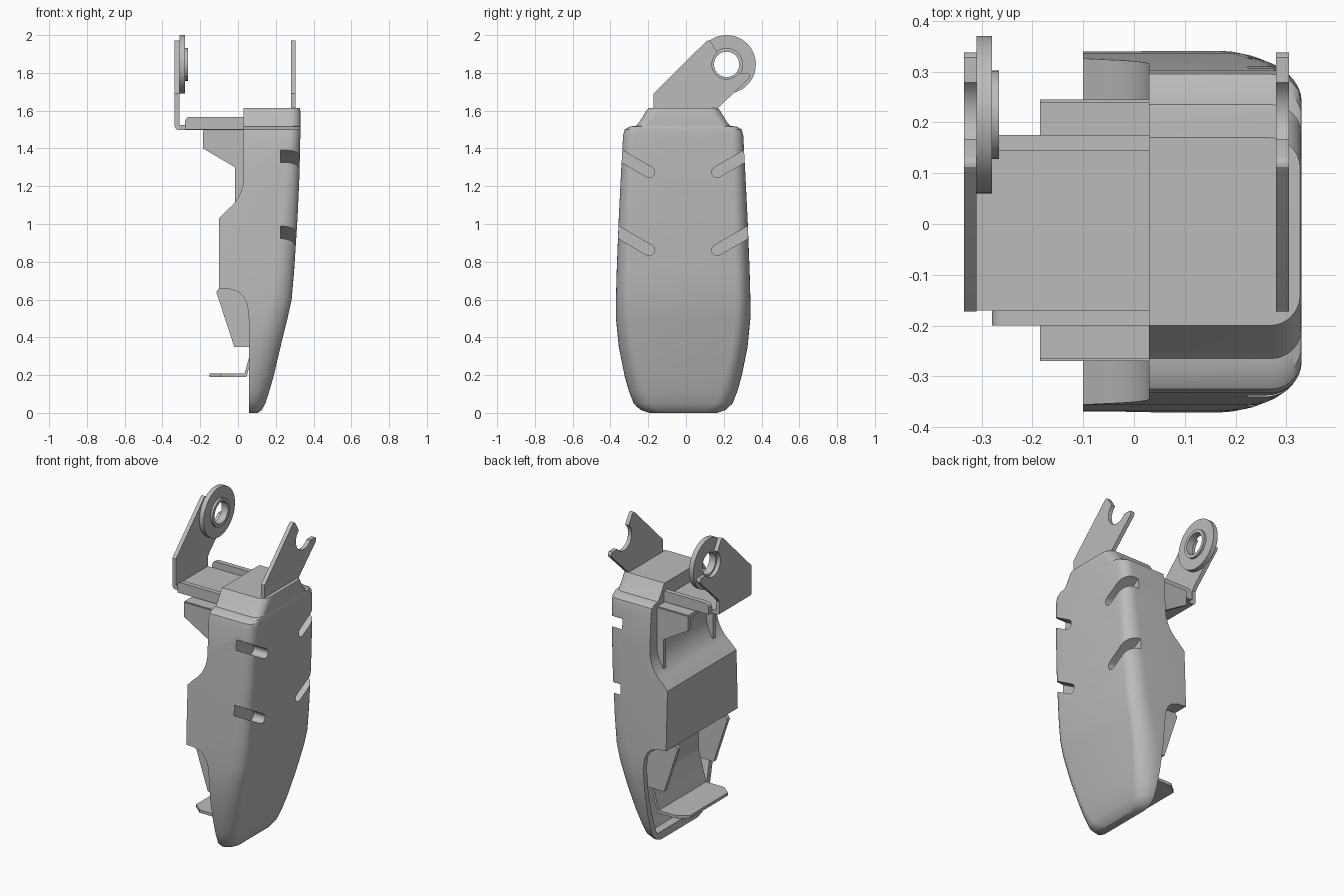
import bpy, bmesh, math
from mathutils import Vector

cube = bpy.data.objects.get("Cube")
if cube:
    bpy.data.objects.remove(cube, do_unlink=True)

grey = bpy.data.materials.new("plain grey")
grey.use_nodes = True
grey.diffuse_color = (0.5, 0.5, 0.5, 1)
grey.node_tree.nodes["Principled BSDF"].inputs["Base Color"].default_value = (0.5, 0.5, 0.5, 1)

MID = -0.015          # centre line of the shell in y


def loft(name, rings, wrap=False):
    """Skin equal-length rings; cap the ends or wrap round."""
    bm = bmesh.new()
    rows = [[bm.verts.new(p) for p in ring] for ring in rings]
    n = len(rows[0])
    pairs = list(zip(rows, rows[1:]))
    if wrap:
        pairs.append((rows[-1], rows[0]))
    else:
        bm.faces.new(rows[0])
        bm.faces.new(rows[-1])
    for a, b in pairs:
        for i in range(n):
            j = (i + 1) % n
            bm.faces.new((a[i], a[j], b[j], b[i]))
    bmesh.ops.recalc_face_normals(bm, faces=bm.faces)
    mesh = bpy.data.meshes.new(name)
    bm.to_mesh(mesh)
    bm.free()
    mesh.materials.append(grey)
    ob = bpy.data.objects.new(name, mesh)
    bpy.context.collection.objects.link(ob)
    return ob


def prism(name, pts, axis, lo, hi):
    """Extrude a flat outline along the named axis."""
    place = {"x": lambda a, b, t: (t, a, b),
             "y": lambda a, b, t: (a, t, b),
             "z": lambda a, b, t: (a, b, t)}[axis]
    return loft(name, [[place(a, b, t) for a, b in pts] for t in (lo, hi)])


def box(name, x, y, z):
    return prism(name, [(x[0], z[0]), (x[1], z[0]), (x[1], z[1]), (x[0], z[1])], "y", *y)


def arc(cx, cy, r, start, end, n):
    angles = [math.radians(start + (end - start) * i / n) for i in range(n + 1)]
    return [(cx + r * math.cos(a), cy + r * math.sin(a)) for a in angles]


def activate(ob):
    bpy.ops.object.select_all(action="DESELECT")
    bpy.context.view_layer.objects.active = ob
    ob.select_set(True)


def smooth(ob):
    activate(ob)
    bpy.ops.object.shade_smooth_by_angle(angle=math.radians(28))


def cut(ob, cutter):
    mod = ob.modifiers.new("cut", "BOOLEAN")
    mod.operation, mod.solver, mod.object = "DIFFERENCE", "EXACT", cutter
    activate(ob)
    bpy.ops.object.modifier_apply(modifier=mod.name)
    bpy.data.objects.remove(cutter, do_unlink=True)


# Shell outline: height, half width, outer x
OUTLINE = [(0, .18, .105), (.015, .225, .125), (.05, .262, .145), (.12, .289, .167),
           (.2, .311, .19), (.35, .341, .225), (.5, .356, .262), (.6, .356, .284),
           (.75, .352, .297), (1.03, .341, .315), (1.25, .33, .325), (1.47, .318, .33),
           (1.5, .31, .33), (1.515, .285, .33), (1.52, .25, .33), (1.54, .232, .33),
           (1.6, .195, .33), (1.613, .185, .327)]


def section(z, half, outer, back, inset=0):
    """D-shaped slice with softer corners lower down."""
    t = min(z / 1.5, 1)
    rx = min(.15 - .09 * t, outer - .06)
    ry = .09 - .03 * t
    outer, half = outer - inset, half - inset
    side = [(outer - rx + rx * math.sin(a), half - ry + ry * math.cos(a))
            for a in (math.pi / 2 * i / 8 for i in range(9))]
    side = [(back, half)] + side
    return ([(x, MID + y, z) for x, y in side] +
            [(x, MID - y, z) for x, y in reversed(side)])


# Main shell
shell = loft("shell", [section(*row, -.1) for row in OUTLINE])

# Back relief above and below the central hump
ramp = arc(-.19, 1.25, .22, -58, 0, 10)
ramp = [(-.1, 1.03)] + ramp[1:] + [(.03, 1.8), (-.3, 1.8), (-.3, 1.03)]
cut(shell, prism("upper_relief", ramp, "y", -1, 1))
scoop = [(-.1, .66), (-.05, .657), (0, .642), (.03, .615), (.05, .57), (.057, .5),
         (.057, -.2), (-.3, -.2), (-.3, .66)]
cut(shell, prism("lower_relief", scoop, "y", -1, 1))

# Hollow in the lower back
hollow = [section(*row, -.3, .035) for row in OUTLINE if .04 < row[0] < .65]
cut(shell, loft("hollow", hollow))

# Four slanted grip slots, mirrored about the centre line
for z in (1.27, .857):
    for s in (-1, 1):
        inner, run = Vector((.18, z + .005)), Vector((.28, .162)).normalized()
        across = Vector((-run.y, run.x)) * .029
        tip = [inner + Vector(p) for p in arc(0, 0, .029, 120, 300, 8)]
        pts = tip + [inner + run * .4 - across, inner + run * .4 + across]
        cut(shell, prism("slot", [(MID + s * p.x, p.y) for p in pts], "x", .225, .6))
smooth(shell)

# Upper channel: top plate with folded gussets
box("channel_top", (-.185, .05), (-.265, .24), (1.472, 1.495))
gusset = [(-.185, 1.49), (-.185, 1.4), (-.015, 1.3), (-.015, 1.1), (.05, 1.1), (.05, 1.49)]
fin = [(-.1, .66), (-.115, .64), (-.02, .35), (.19, .35), (.24, .6), (.24, .66)]
for side, lo in (("left", .22), ("right", -.27)):
    prism("upper_gusset_" + side, gusset, "y", lo, lo + .025)
    prism("lower_fin_" + side, fin, "y", lo, lo + .025)

# Lower web and foot ledge
web = [(.03, .19), (.045, .19), (.075, .3), (.1, .4), (.1, .66), (.085, .66), (.085, .4), (.06, .3)]
prism("lower_web", web, "y", -.25, .22)
ledge = [(.04, -.25), (-.09, -.25), (-.15, -.2), (-.15, .17), (-.09, .22), (.04, .22)]
prism("foot_ledge", ledge, "z", .19, .208)

# Tray joining the shell to the far arm
floor = [(-.31, 1.525), (-.335, 1.525)] + arc(-.315, 1.518, .02, 180, 270, 5) + [(.05, 1.498), (.05, 1.525)]
smooth(prism("tray_floor", floor, "y", -.17, .145))
flange = [(.05, 1.5), (.05, 1.567)] + arc(-.255, 1.542, .025, 90, 180, 5) + [(-.28, 1.5)]
for side, lo in (("left", .145), ("right", -.2)):
    smooth(prism("tray_flange_" + side, flange, "y", lo, lo + .03))

# Pair of notched arms
CY, CZ = .215, 1.845
head = ([(-.172, 1.69), (.1, 1.96)] + arc(.118, 1.953, .018, 110, 40, 4) +
        arc(CY, CZ, .078, 128, 325, 16) +
        arc(.318, 1.783, .02, 60, -45, 4) + [(.165, 1.61)])
smooth(prism("near_arm", [(-.172, 1.58)] + head + [(.14, 1.58)], "x", .28, .305))
smooth(prism("far_arm", [(-.172, 1.515)] + head + [(.145, 1.585), (.145, 1.515)], "x", -.335, -.31))


def washer(name, x0, x1, outer, inner):
    rings = [[(x, y, z) for y, z in arc(CY, CZ, r, 0, 352.5, 47)]
             for x, r in ((x0, outer), (x1, outer), (x1, inner), (x0, inner))]
    smooth(loft(name, rings, wrap=True))


# Pivot disc and its raised collar
washer("pivot_disc", -.31, -.28, .155, .067)
washer("pivot_collar", -.285, -.266, .087, .067)
